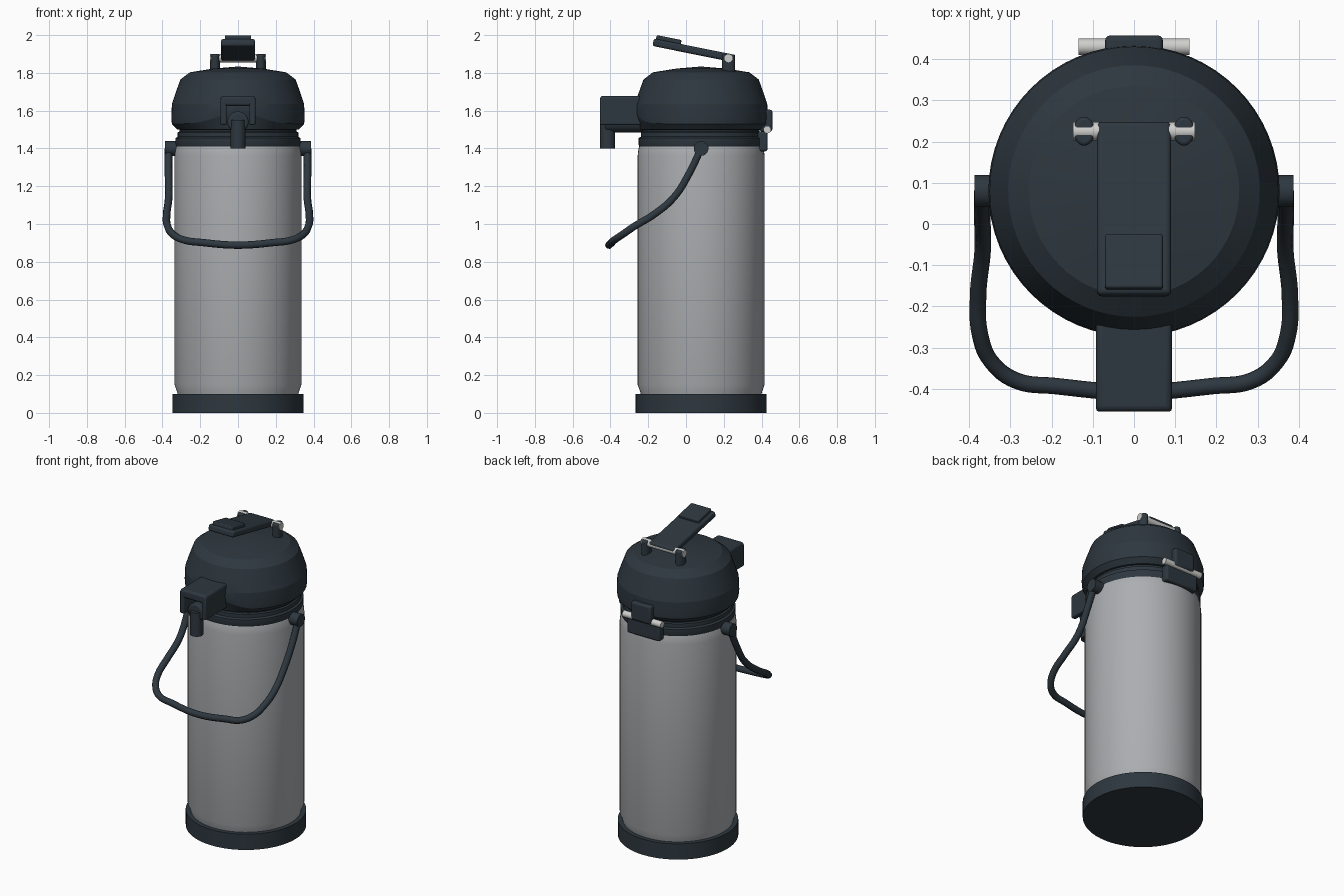
import bpy, bmesh, math
from mathutils import Matrix, Vector

if "Cube" in bpy.data.objects:
    bpy.data.objects.remove(bpy.data.objects["Cube"])

YC = 0.08  # centre of the flask body


def material(name, rgb):
    m = bpy.data.materials.new(name)
    m.diffuse_color = (*rgb, 1)
    m.use_nodes = True
    m.node_tree.nodes["Principled BSDF"].inputs["Base Color"].default_value = m.diffuse_color
    return m


DARK = material("dark slate plastic", (0.027, 0.039, 0.050))
STEEL = material("brushed grey steel", (0.41, 0.425, 0.44))
PIN = material("light silver pin", (0.62, 0.62, 0.61))


def finish(name, bm, mat, bevel=0, angle=30):
    bmesh.ops.recalc_face_normals(bm, faces=bm.faces)
    me = bpy.data.meshes.new(name)
    bm.to_mesh(me)
    bm.free()
    me.materials.append(mat)
    ob = bpy.data.objects.new(name, me)
    bpy.context.collection.objects.link(ob)
    if bevel:
        b = ob.modifiers.new("bevel", 'BEVEL')
        b.width, b.segments, b.limit_method = bevel, 3, 'ANGLE'
    bpy.ops.object.select_all(action='DESELECT')
    ob.select_set(True)
    bpy.context.view_layer.objects.active = ob
    bpy.ops.object.shade_smooth_by_angle(angle=math.radians(angle))
    return ob


def lathe(name, profile, mat, angle=30, n=64, warp=None):
    """Revolve (radius, z) points about the body axis."""
    bm = bmesh.new()
    rings = []
    for r, z in profile:
        ring = []
        for i in range(n):
            a = 2 * math.pi * i / n
            rr, zz = warp(r, z, a) if warp else (r, z)
            ring.append(bm.verts.new((rr * math.cos(a), YC + rr * math.sin(a), zz)))
        rings.append(ring)
    for lo, hi in zip(rings, rings[1:]):
        for i in range(n):
            j = (i + 1) % n
            bm.faces.new((lo[i], lo[j], hi[j], hi[i]))
    bm.faces.new(rings[0])
    bm.faces.new(rings[-1])
    return finish(name, bm, mat, angle=angle)


def box(name, lo, hi, mat=DARK, bevel=0.01, tilt=0):
    """Box between two corners, optionally tilted about x."""
    lo, hi = Vector(lo), Vector(hi)
    bm = bmesh.new()
    bmesh.ops.create_cube(bm, size=1)
    bmesh.ops.scale(bm, vec=hi - lo, verts=bm.verts)
    bmesh.ops.transform(bm, matrix=Matrix.Translation((lo + hi) / 2) @ Matrix.Rotation(tilt, 4, 'X'),
                        verts=bm.verts)
    return finish(name, bm, mat, bevel)


def rod(name, a, b, r, mat=DARK, bevel=0, stretch=1):
    """Cylinder from a to b; stretch widens it along y."""
    a, b = Vector(a), Vector(b)
    bm = bmesh.new()
    bmesh.ops.create_cone(bm, cap_ends=True, segments=24, radius1=r, radius2=r, depth=(b - a).length)
    rot = Vector((0, 0, 1)).rotation_difference(b - a).to_matrix().to_4x4()
    bmesh.ops.transform(bm, matrix=rot, verts=bm.verts)
    bmesh.ops.scale(bm, vec=(1, stretch, 1), verts=bm.verts)
    bmesh.ops.translate(bm, vec=(a + b) / 2, verts=bm.verts)
    return finish(name, bm, mat, bevel)


def tube(name, pts, r, mat=DARK):
    """Smooth round tube through points."""
    cu = bpy.data.curves.new(name, 'CURVE')
    cu.dimensions = '3D'
    cu.bevel_depth, cu.bevel_resolution, cu.resolution_u = r, 3, 6
    cu.use_fill_caps = True
    sp = cu.splines.new('BEZIER')
    sp.bezier_points.add(len(pts) - 1)
    for p, co in zip(sp.bezier_points, pts):
        p.co = co
        p.handle_left_type = p.handle_right_type = 'AUTO'
    cu.materials.append(mat)
    ob = bpy.data.objects.new(name, cu)
    bpy.context.collection.objects.link(ob)
    return ob


# Base, steel body and collar
lathe("base_cap", [(0.347, 0), (0.347, 0.10), (0.31, 0.10)], DARK)
lathe("steel_body", [(0.318, 0.09), (0.322, 0.11), (0.336, 0.15), (0.336, 1.36),
                     (0.332, 1.395), (0.325, 1.42)], STEEL)
lathe("collar", [(0.327, 1.41), (0.331, 1.42), (0.331, 1.455), (0.319, 1.462),
                 (0.319, 1.485), (0.31, 1.49), (0.31, 1.52)], DARK)


# Domed lid; its lower lip lifts over the spout at the front
def lift(r, z, a):
    d = math.atan2(math.sin(a + math.pi / 2), math.cos(a + math.pi / 2))
    g = math.exp(-(d / 0.45) ** 2)
    return (r, z + 0.06 * g) if 1.505 < z < 1.57 else (r, z)


lathe("lid", [(0.30, 1.498), (0.322, 1.50), (0.350, 1.53), (0.353, 1.56), (0.350, 1.635),
              (0.332, 1.69), (0.305, 1.765), (0.255, 1.803), (0.13, 1.823), (0.01, 1.833)],
      DARK, angle=14, warp=lift)

# Spout: hood open underneath, with the pipe and nozzle inside
box("spout_hood_top", (-0.092, -0.455, 1.625), (0.092, -0.2, 1.678), bevel=0.014)
for s, side in ((-1, "left"), (1, "right")):
    x0, x1 = sorted((s * 0.06, s * 0.092))
    box("spout_hood_" + side, (x0, -0.455, 1.525), (x1, -0.2, 1.668), bevel=0.008)
rod("spout_pipe", (0, -0.43, 1.54), (0, -0.2, 1.54), 0.056, bevel=0.012)
rod("spout_nozzle", (0, -0.415, 1.40), (0, -0.415, 1.55), 0.039)

# Pump lever tilted up to the front, with a thumb pad
TILT = -math.atan2(0.086, 0.428)
box("pump_lever", (-0.09, -0.178, 1.90), (0.09, 0.25, 1.94), bevel=0.012, tilt=TILT)
box("thumb_pad", (-0.07, -0.159, 1.957), (0.07, -0.025, 1.987), bevel=0.006, tilt=TILT)
rod("lever_pin", (-0.148, 0.225, 1.878), (0.148, 0.225, 1.878), 0.022, PIN)

# Bail handle pivots and lever posts on both sides
for s, side in ((-1, "left"), (1, "right")):
    rod("lever_post_" + side, (s * 0.121, 0.225, 1.79), (s * 0.121, 0.225, 1.898), 0.026,
        bevel=0.008, stretch=1.35)
    rod("handle_pivot_" + side, (s * 0.31, YC, 1.40), (s * 0.387, YC, 1.40), 0.039)

# Bail handle, mirrored from one half
half = [(0.368, 0.08, 1.40), (0.368, 0.018, 1.27), (0.367, -0.065, 1.14), (0.378, -0.175, 1.047),
        (0.373, -0.27, 0.99), (0.345, -0.335, 0.945), (0.285, -0.38, 0.915), (0.19, -0.393, 0.902)]
tube("bail_handle", [(-x, y, z) for x, y, z in half] + [(0, -0.408, 0.888)] + half[::-1], 0.02)

# Rear latch with its hinge pin
box("latch_upper", (-0.07, 0.39, 1.49), (0.07, 0.457, 1.605), bevel=0.012)
box("latch_lower", (-0.115, 0.38, 1.385), (0.115, 0.432, 1.49), bevel=0.012)
rod("latch_pin", (-0.135, 0.43, 1.50), (0.135, 0.43, 1.50), 0.02, PIN)
